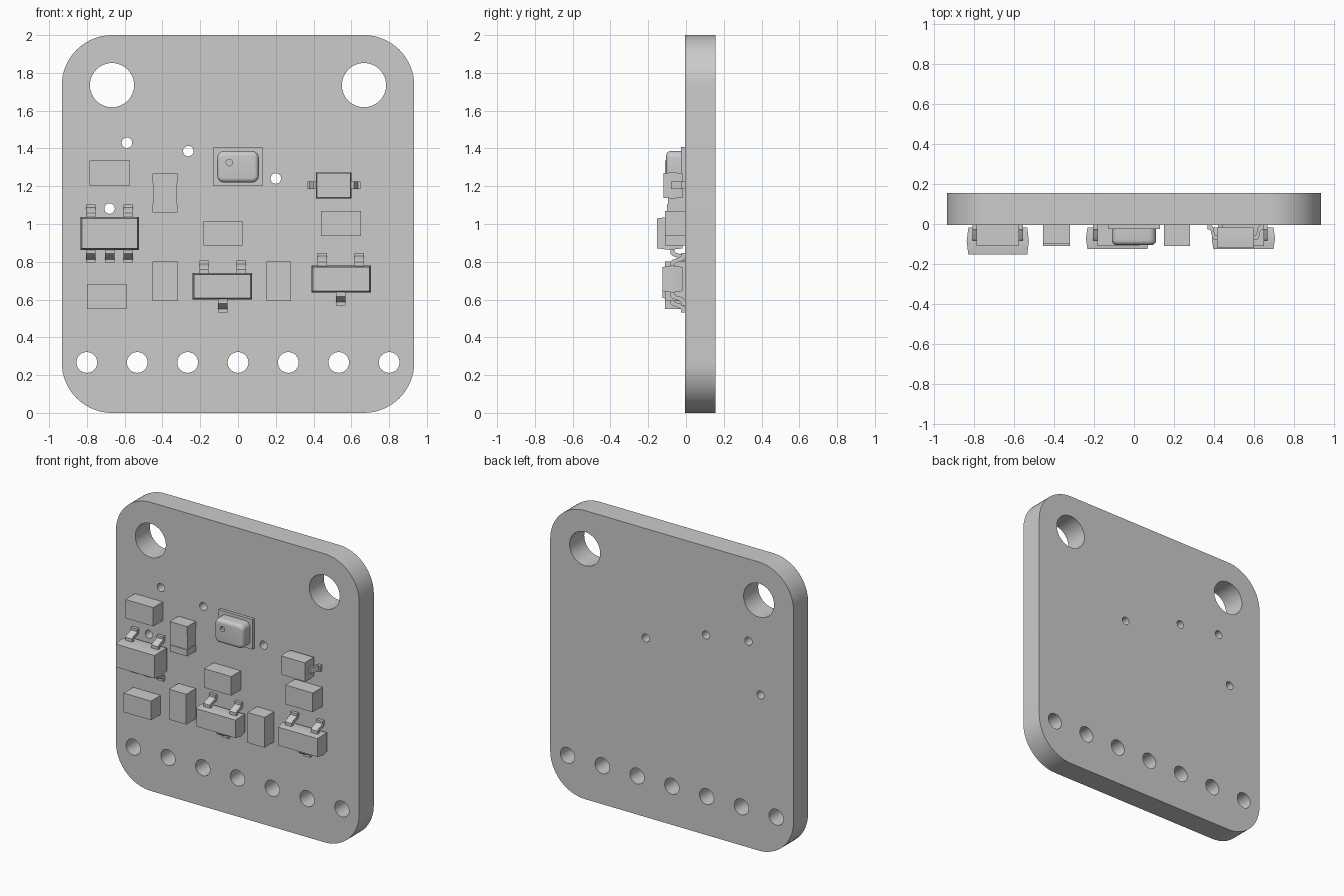
import bpy, bmesh, math

if "Cube" in bpy.data.objects:
    bpy.data.objects.remove(bpy.data.objects["Cube"])

FACE = -0.005          # y of the board's front surface


def finish(name, bm):
    bmesh.ops.remove_doubles(bm, verts=bm.verts, dist=1e-5)
    bmesh.ops.recalc_face_normals(bm, faces=bm.faces)
    me = bpy.data.meshes.new(name)
    bm.to_mesh(me)
    bm.free()
    ob = bpy.data.objects.new(name, me)
    bpy.context.collection.objects.link(ob)
    return ob


def loft(name, rings):
    """Join equal-length rings of points and cap both ends."""
    bm = bmesh.new()
    vs = [[bm.verts.new(p) for p in r] for r in rings]
    n = len(vs[0])
    for a, b in zip(vs, vs[1:]):
        for i in range(n):
            j = (i + 1) % n
            bm.faces.new((a[i], a[j], b[j], b[i]))
    bm.faces.new(vs[0])
    bm.faces.new(vs[-1])
    return finish(name, bm)


def rect(x0, x1, z0, z1, y, d=0.0):
    return [(x0 + d, y, z0 + d), (x1 - d, y, z0 + d),
            (x1 - d, y, z1 - d), (x0 + d, y, z1 - d)]


def block(name, x0, x1, z0, z1, front=-0.11, back=FACE):
    return loft(name, [rect(x0, x1, z0, z1, back), rect(x0, x1, z0, z1, front)])


def arc(cx, cz, r, a0, a1, n):
    return [(cx + r * math.cos(math.radians(a0 + (a1 - a0) * i / n)),
             cz + r * math.sin(math.radians(a0 + (a1 - a0) * i / n))) for i in range(n + 1)]


def lead(name, cx, cz, out, reach, h, w=0.05):
    """Gull-wing pin; starts at the body edge (cx, cz) and runs along out."""
    top, t = FACE - h, 0.022
    upper = [(-0.03, top), (reach * .3, top), (reach * .48, top + .012),
             (reach * .62, FACE - t - .012), (reach * .75, FACE - t), (reach, FACE - t)]
    lower = [(reach, FACE), (reach * .6, FACE), (reach * .38, FACE - .012),
             (reach * .24, top + t + .01), (reach * .12, top + t), (-0.03, top + t)]
    ox, oz = out
    rings = [[(cx + ox * u + oz * s, y, cz + oz * u + ox * s) for u, y in upper + lower]
             for s in (-w / 2, w / 2)]
    return loft(name, rings)


def package(name, x0, x1, z0, z1, front, top=(), bottom=()):
    """Moulded body tapering away from its mid line, with pins above and below."""
    loft(name + "_body", [rect(x0, x1, z0, z1, -0.018, .008),
                          rect(x0, x1, z0, z1, (front - .018) / 2),
                          rect(x0, x1, z0, z1, front, .008)])
    for x in top:
        lead(name + "_pin", x, z1, (0, 1), .066, .078)
    for x in bottom:
        lead(name + "_pin", x, z0, (0, -1), .068, .078)


# board: rounded outline with all drilled holes
W, R = 0.933, 0.267
outline = []
for cx, cz, a in ((W - R, 2 - R, 0), (R - W, 2 - R, 90), (R - W, R, 180), (W - R, R, 270)):
    outline += arc(cx, cz, R, a, a + 90, 16)
holes = [(s * 0.667, 1.735, 0.117, 48) for s in (-1, 1)]
holes += [(i * 0.2667, 0.267, 0.055, 32) for i in range(-3, 4)]
holes += [(x, z, 0.028, 20) for x, z in ((-.588, 1.43), (-.263, 1.386), (.2, 1.241), (-.68, 1.082))]
cu = bpy.data.curves.new("board_outline", 'CURVE')
cu.dimensions, cu.fill_mode, cu.extrude = '2D', 'BOTH', 0.08
for pts in [outline] + [arc(x, z, r, 0, 360, n)[:-1] for x, z, r, n in holes]:
    sp = cu.splines.new('POLY')
    sp.points.add(len(pts) - 1)
    for p, (x, z) in zip(sp.points, pts):
        p.co = (x, z, 0, 1)
    sp.use_cyclic_u = True
tmp = bpy.data.objects.new("board_curve", cu)
bpy.context.collection.objects.link(tmp)
bpy.context.view_layer.update()
bm = bmesh.new()
bm.from_mesh(tmp.evaluated_get(bpy.context.evaluated_depsgraph_get()).to_mesh())
for v in bm.verts:
    x, z, d = v.co
    v.co = (x, 0.075 - d, z)
bpy.data.objects.remove(tmp)
finish("board", bm)

# plain chip capacitors and resistors
for x0, x1, z0, z1 in ((-.787, -.573, 1.205, 1.335), (-.183, .025, .885, 1.017),
                       (-.453, -.32, .592, .802), (.15, .28, .592, .802),
                       (-.8, -.59, .55, .682), (.44, .65, .937, 1.07)):
    block("chip_component", x0, x1, z0, z1)

# resistor with raised end caps
block("resistor_body", -.45, -.323, 1.105, 1.217, -.094)
for z0, z1 in ((1.06, 1.105), (1.217, 1.267)):
    block("resistor_end_cap", -.453, -.32, z0, z1, -.1)

# transistors and regulator
package("regulator", -.835, -.525, .863, 1.038, -.153, (-.78, -.58), (-.78, -.68, -.58))
package("left_transistor", -.24, .075, .6, .74, -.125, (-.18, .018), (-.081,))
package("right_transistor", .388, .704, .637, .78, -.125, (.445, .642), (.545,))

# diode with a pin on each side
loft("diode_body", [rect(.413, .6, 1.135, 1.273, -.018, .004),
                    rect(.413, .6, 1.135, 1.273, -.07),
                    rect(.413, .6, 1.135, 1.273, -.12, .004)])
lead("diode_pin", .413, 1.205, (-1, 0), .046, .075, .04)
lead("diode_pin", .6, 1.205, (1, 0), .048, .075, .04)

# sensor: base plate and rounded metal lid with a vent
block("sensor_base", -.13, .13, 1.2, 1.408, -.026)
lid = block("sensor_lid", -.11, .11, 1.22, 1.386, -.105, -.02)
bm = bmesh.new()
bm.from_mesh(lid.data)
upright = [e for e in bm.edges if abs(e.verts[0].co.y - e.verts[1].co.y) > .01]
bmesh.ops.bevel(bm, geom=upright, offset=.035, segments=6, profile=.5, affect='EDGES')
rim = [e for e in bm.edges if all(v.co.y < -.1 for v in e.verts)]
bmesh.ops.bevel(bm, geom=rim, offset=.024, segments=5, profile=.5, affect='EDGES')
bm.to_mesh(lid.data)
bm.free()
vent = loft("vent_cutter", [[(x, y, z) for x, z in arc(-.046, 1.325, .017, 0, 360, 20)[:-1]]
                            for y in (-.13, -.085)])
vent.hide_render = True
vent.hide_set(True)
cut = lid.modifiers.new("vent", 'BOOLEAN')
cut.operation, cut.object, cut.solver = 'DIFFERENCE', vent, 'EXACT'

# smooth the curved walls, keep hard edges
bpy.ops.object.select_all(action='DESELECT')
for ob in bpy.context.collection.objects:
    if ob.type == 'MESH' and ob != vent:
        ob.select_set(True)
        bpy.context.view_layer.objects.active = ob
bpy.ops.object.shade_smooth_by_angle(angle=math.radians(30))
